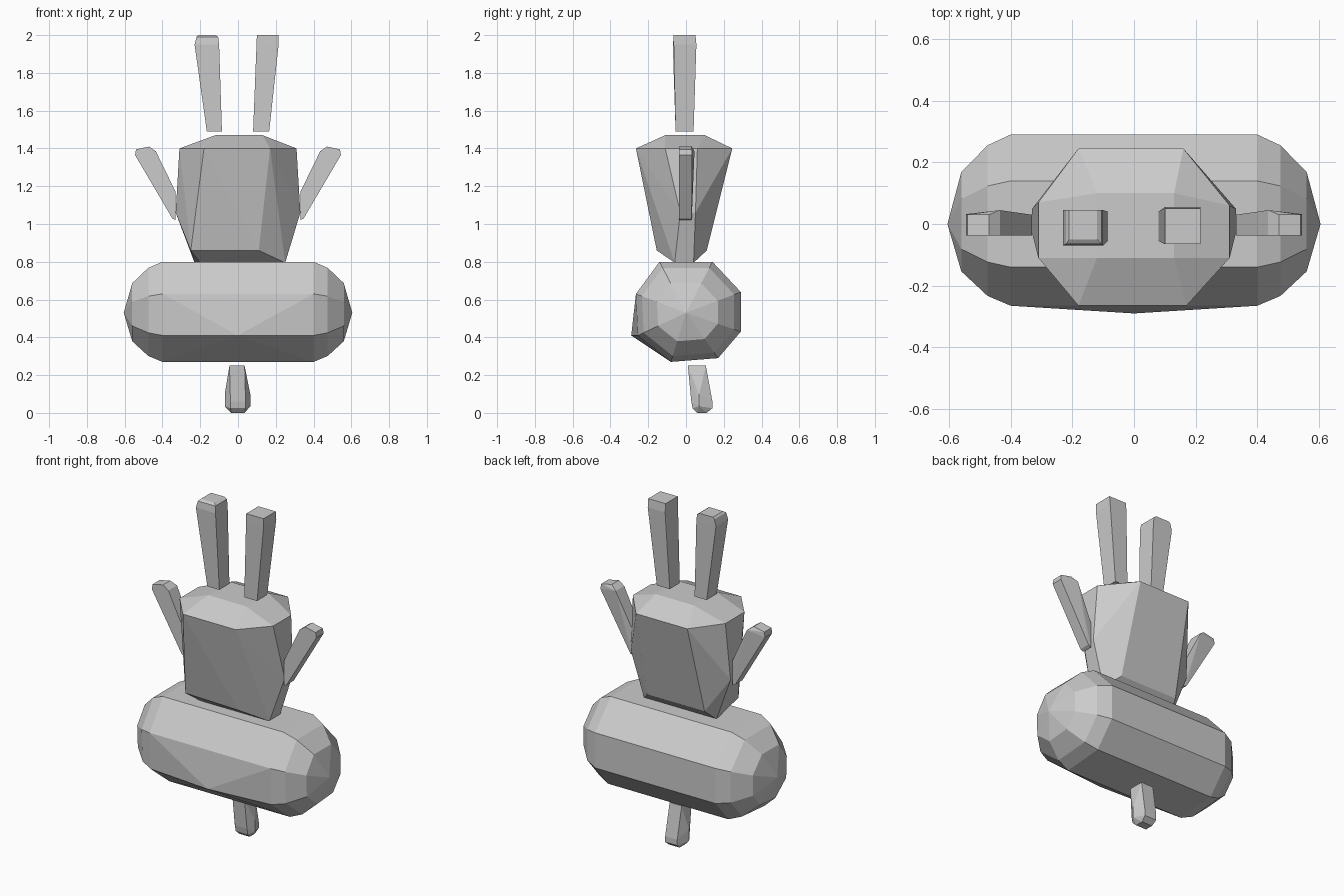
import bpy, bmesh


def hull(name, pts):
    """Flat-faced convex block around a few points."""
    bm = bmesh.new()
    verts = [bm.verts.new(p) for p in pts]
    res = bmesh.ops.convex_hull(bm, input=verts)
    junk = {g for g in res["geom_interior"] + res["geom_unused"]
            if isinstance(g, bmesh.types.BMVert)}
    bmesh.ops.delete(bm, geom=list(junk), context='VERTS')
    bmesh.ops.dissolve_limit(bm, angle_limit=0.01, verts=bm.verts[:], edges=bm.edges[:])
    bmesh.ops.recalc_face_normals(bm, faces=bm.faces[:])
    me = bpy.data.meshes.new(name)
    bm.to_mesh(me)
    bm.free()
    ob = bpy.data.objects.new(name, me)
    bpy.context.collection.objects.link(ob)
    return ob


def rect(x0, x1, y0, y1, z):
    return [(x, y, z) for x in (x0, x1) for y in (y0, y1)]


# lower body: lying capsule with an eight-sided section
section = [(-.14, .80), (.14, .80), (.29, .64), (.29, .43),
           (.17, .29), (-.08, .27), (-.255, .41), (-.265, .63)]
pts = [(0, -.29, .41)]
for s in (-1, 1):
    for x, k in ((.40, 1), (.475, .88), (.56, .58)):
        pts += [(s * x, y * k, .53 + (z - .53) * k) for y, z in section]
    pts.append((s * .605, 0, .53))
hull("lower_body", pts)

# upper body: tapered block, wide at the shoulders
pts = rect(-.12, .13, -.11, .10, 1.47)
pts += [(x, y, 1.40) for x, y in
        ((-.18, .245), (.16, .245), (.31, .06), (.31, -.11),
         (.17, -.265), (-.18, -.265), (-.31, -.11), (-.31, .07))]
pts += rect(-.33, .33, -.03, .05, 1.06)
pts += [(-.25, -.14, .86), (.11, -.155, .86), (-.2, .11, .86), (.18, .11, .86),
        (.25, -.06, .795), (.25, .04, .795), (-.2, -.06, .795), (-.23, .04, .795)]
hull("upper_body", pts)

# ears
hull("left_ear", rect(-.165, -.085, -.055, .04, 1.49)
     + rect(-.23, -.10, -.07, .045, 1.95)
     + rect(-.22, -.105, -.065, .045, 1.99) + rect(-.21, -.12, -.05, .045, 2.0))
hull("right_ear", rect(.08, .165, -.055, .04, 1.49)
     + rect(.10, .215, -.065, .055, 1.95) + rect(.10, .215, -.065, .05, 2.0))

# arms: side outline swept across a narrow depth
outline = [(.545, 1.365, .032), (.54, 1.395, .03), (.47, 1.41, .03), (.435, 1.385, .045),
           (.33, 1.17, .03), (.33, 1.02, .03), (.348, 1.03, .03)]
for name, s in (("left_arm", -1), ("right_arm", 1)):
    hull(name, [(s * x, y, z) for x, z, d in outline for y in (-.037, d)])

# foot stub
hull("foot", rect(-.045, .035, .01, .105, .25)
     + [(-.07, .07, .10), (-.07, .07, .035), (.065, .07, .10), (.065, .07, .035)]
     + rect(-.04, .04, .028, .14, .06) + rect(-.04, .04, .035, .14, .025)
     + rect(-.035, .035, .06, .11, 0))
